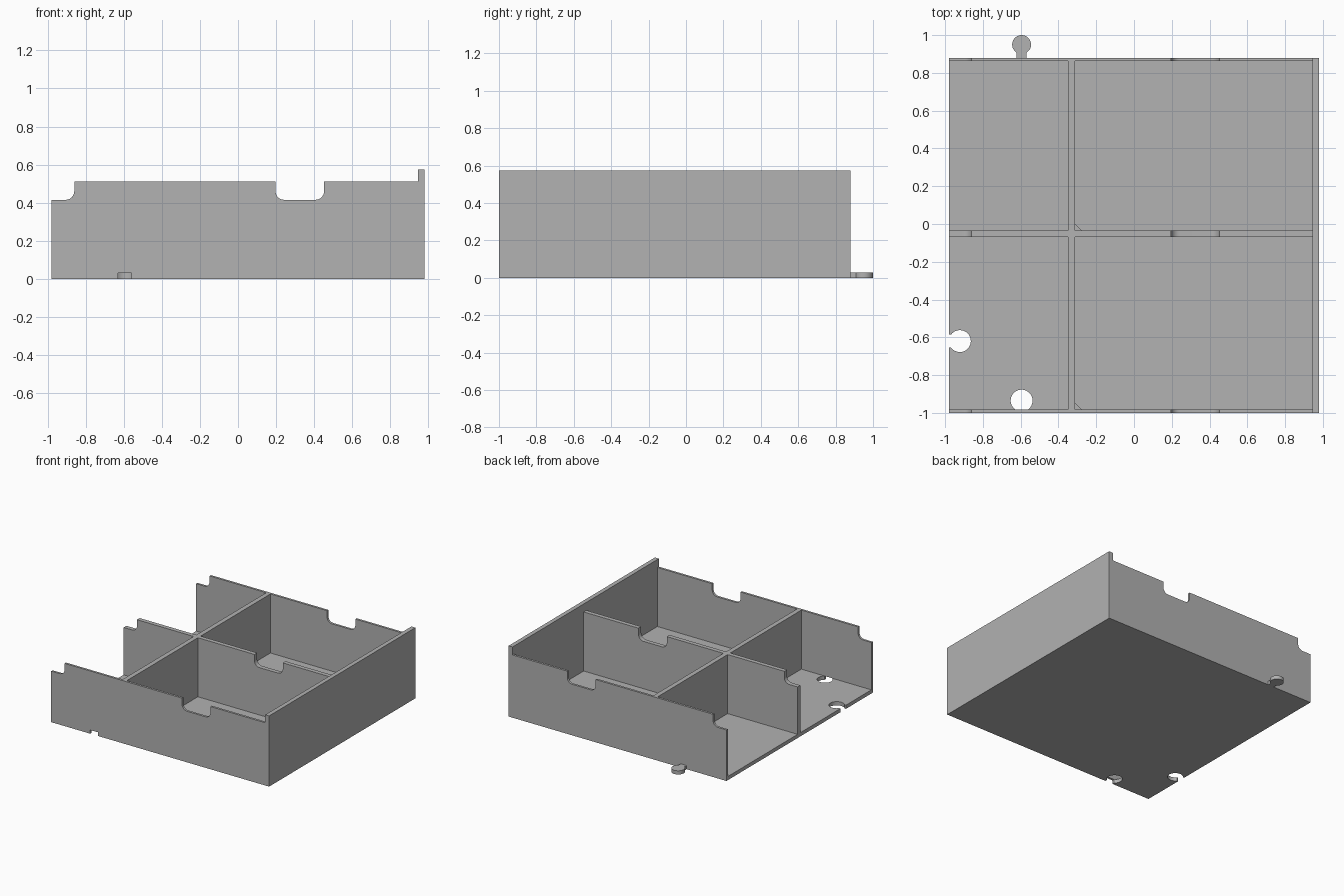
import bpy, bmesh
from math import sin, cos, asin, pi, radians
from mathutils import Vector

old = bpy.data.objects.get("Cube")
if old:
    bpy.data.objects.remove(old, do_unlink=True)

grey = bpy.data.materials.new("plain grey")
grey.use_nodes = True
grey.diffuse_color = (0.445, 0.445, 0.445, 1)
grey.node_tree.nodes["Principled BSDF"].inputs["Base Color"].default_value = grey.diffuse_color

# Main dimensions
LEFT, RIGHT, FRONT, BACK = -0.98, 0.98, -1.0, 0.88
FLOOR, LOW, TOP, TALL = 0.03, 0.415, 0.51, 0.575
INNER = 0.945
THIN = 0.018
MID_FRONT, MID_BACK = -0.07, -0.035
DIV_LEFT, DIV_RIGHT = -0.35, -0.312


def extrude(name, points, offset):
    """Solid made by pushing a flat outline along an offset."""
    bm = bmesh.new()
    face = bm.faces.new([bm.verts.new(p) for p in points])
    grown = bmesh.ops.extrude_face_region(bm, geom=[face], use_keep_orig=True)
    moved = [v for v in grown["geom"] if isinstance(v, bmesh.types.BMVert)]
    bmesh.ops.translate(bm, verts=moved, vec=offset)
    bmesh.ops.recalc_face_normals(bm, faces=bm.faces)
    mesh = bpy.data.meshes.new(name)
    bm.to_mesh(mesh)
    bm.free()
    mesh.materials.append(grey)
    obj = bpy.data.objects.new(name, mesh)
    bpy.context.collection.objects.link(obj)
    bpy.ops.object.select_all(action="DESELECT")
    obj.select_set(True)
    bpy.context.view_layer.objects.active = obj
    bpy.ops.object.shade_smooth_by_angle(angle=radians(30))
    return obj


def slab(name, x0, x1, y0, y1, z0, z1):
    corners = [(x0, y0, z0), (x1, y0, z0), (x1, y1, z0), (x0, y1, z0)]
    return extrude(name, corners, (0, 0, z1 - z0))


def keyhole(centre, angle, radius, neck, reach, turn, steps=32):
    """Round knob or socket joined to the floor edge by a straight neck."""
    c = Vector((*centre, 0))
    out = Vector((cos(angle), sin(angle), 0))
    side = Vector((-sin(angle), cos(angle), 0)) * neck * turn
    gap = asin(neck / radius)
    pts = [c + out * reach + side]
    for i in range(steps + 1):
        a = angle + turn * (gap + (2 * pi - 2 * gap) * i / steps)
        pts.append(c + Vector((cos(a), sin(a), 0)) * radius)
    pts.append(c + out * reach - side)
    return pts


def arc(cx, cz, r, start, end, steps=8):
    """Rounded notch corner in the x-z plane."""
    angles = [radians(start + (end - start) * i / steps) for i in range(steps + 1)]
    return [(cx + r * cos(a), cz + r * sin(a)) for a in angles]


# Floor with two sockets and one connecting knob
outline = [(LEFT, FRONT, 0)]
outline += keyhole((-0.595, -0.935), -pi / 2, 0.058, 0.035, 0.065, -1)
outline += [(RIGHT, FRONT, 0), (RIGHT, BACK, 0)]
outline += keyhole((-0.595, 0.95), -pi / 2, 0.05, 0.027, 0.07, 1)
outline += [(LEFT, BACK, 0)]
outline += keyhole((-0.922, -0.62), pi, 0.058, 0.035, 0.058, -1)
extrude("floor", outline, (0, 0, FLOOR))

# Long walls with rounded finger notches
R = 0.045
END, N0, N1 = -0.86, 0.197, 0.452
profile = [(LEFT, FLOOR), (INNER, FLOOR), (INNER, TOP), (N1, TOP)]
profile += arc(N1 - R, LOW + R, R, 0, -90)
profile += arc(N0 + R, LOW + R, R, 270, 180)
profile += [(N0, TOP), (END, TOP)]
profile += arc(END - R, LOW + R, R, 0, -90)
profile += [(LEFT, LOW)]
for name, y0, y1 in (("front_wall", FRONT, FRONT + THIN),
                     ("middle_wall", MID_FRONT, MID_BACK),
                     ("back_wall", BACK - THIN, BACK)):
    extrude(name, [(x, y0, z) for x, z in profile], (0, y1 - y0, 0))

# Tall closed side
slab("tall_side_wall", INNER, RIGHT, FRONT, BACK, FLOOR, TALL)

# Cross divider in two halves, each with a small corner gusset
for name, y0, y1 in (("front", FRONT + THIN, MID_FRONT),
                     ("back", MID_BACK, BACK - THIN)):
    slab(name + "_divider", DIV_LEFT, DIV_RIGHT, y0, y1, FLOOR, TOP)
    leg = 0.036
    extrude(name + "_gusset", [(DIV_RIGHT, y0, FLOOR), (DIV_RIGHT + leg, y0, FLOOR),
                               (DIV_RIGHT, y0 + leg, FLOOR)], (0, 0, leg))
